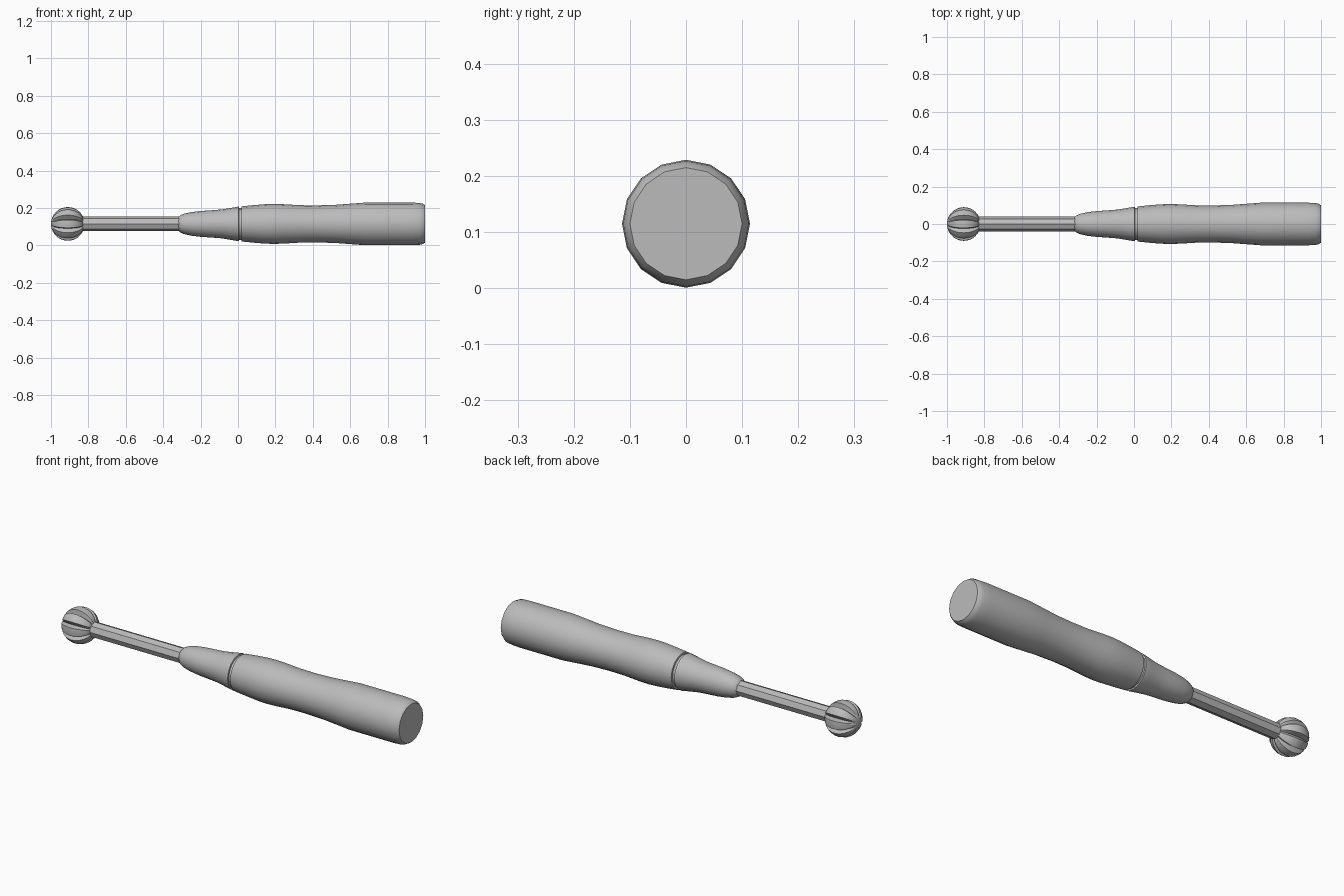
import bpy, bmesh
from math import sin, cos, pi, radians, sqrt

cube = bpy.data.objects.get("Cube")
if cube:
    bpy.data.objects.remove(cube, do_unlink=True)

AXIS_Z = 0.115

grey = bpy.data.materials.new("plain_grey")
grey.use_nodes = True
colour = (0.5, 0.5, 0.5, 1)
grey.diffuse_color = colour
grey.node_tree.nodes["Principled BSDF"].inputs["Base Color"].default_value = colour


def loft(name, rings):
    """Skin a list of (x, [(angle, radius), ...]) sections along x, with closed ends."""
    bm = bmesh.new()
    loops = [[bm.verts.new((x, r * sin(a), AXIS_Z + r * cos(a))) for a, r in section]
             for x, section in rings]
    for lower, upper in zip(loops, loops[1:]):
        n = len(lower)
        for i in range(n):
            j = (i + 1) % n
            bm.faces.new((lower[i], lower[j], upper[j], upper[i]))
    bm.faces.new(loops[0])
    bm.faces.new(loops[-1])
    bmesh.ops.recalc_face_normals(bm, faces=bm.faces)
    mesh = bpy.data.meshes.new(name)
    bm.to_mesh(mesh)
    bm.free()
    mesh.materials.append(grey)
    obj = bpy.data.objects.new(name, mesh)
    bpy.context.collection.objects.link(obj)
    bpy.ops.object.select_all(action="DESELECT")
    obj.select_set(True)
    bpy.context.view_layer.objects.active = obj
    bpy.ops.object.shade_smooth_by_angle(angle=radians(32))
    return obj


def turned(name, profile, sides):
    """Lathe an (x, radius) profile about the long axis."""
    return loft(name, [(x, [(2 * pi * i / sides, r) for i in range(sides)])
                       for x, r in profile])


# Grip with gentle swells and a rounded butt
turned("grip", [(0.018, 0.084), (0.02, 0.094), (0.08, 0.1), (0.14, 0.105),
                (0.19, 0.107), (0.25, 0.105), (0.33, 0.1), (0.42, 0.099),
                (0.52, 0.102), (0.6, 0.108), (0.68, 0.114), (0.8, 0.114),
                (0.93, 0.114), (0.97, 0.112), (0.988, 0.108), (1.0, 0.1)], 16)

# Recessed ring between grip and nose
turned("joint_ring", [(-0.002, 0.085), (0.025, 0.085)], 16)

# Tapered nose
turned("nose", [(-0.32, 0.034), (-0.31, 0.045), (-0.29, 0.054), (-0.25, 0.063),
                (-0.2, 0.069), (-0.14, 0.073), (-0.09, 0.077), (-0.04, 0.085),
                (0.0, 0.092), (0.004, 0.092), (0.006, 0.084)], 16)

# Octagonal shaft
turned("shaft", [(-0.9, 0.039), (-0.3, 0.039)], 8)

# Fluted ball: each blade has a broad outer land and a V groove beside it
BLADES, STEPS, RADIUS = 8, 14, 0.09
rings = []
for k in range(STEPS + 1):
    t = radians(4 + 150 * k / STEPS)
    r = RADIUS * sin(t)
    groove = r * (1 - 0.3 * sqrt(sin(t)))
    section = []
    for b in range(BLADES):
        a = 2 * pi * b / BLADES
        w = 2 * pi / BLADES
        section += [(a - 0.3 * w, r), (a, r), (a + 0.3 * w, r), (a + 0.5 * w, groove)]
    rings.append((-0.91 - RADIUS * cos(t), section))
loft("fluted_ball", rings)
